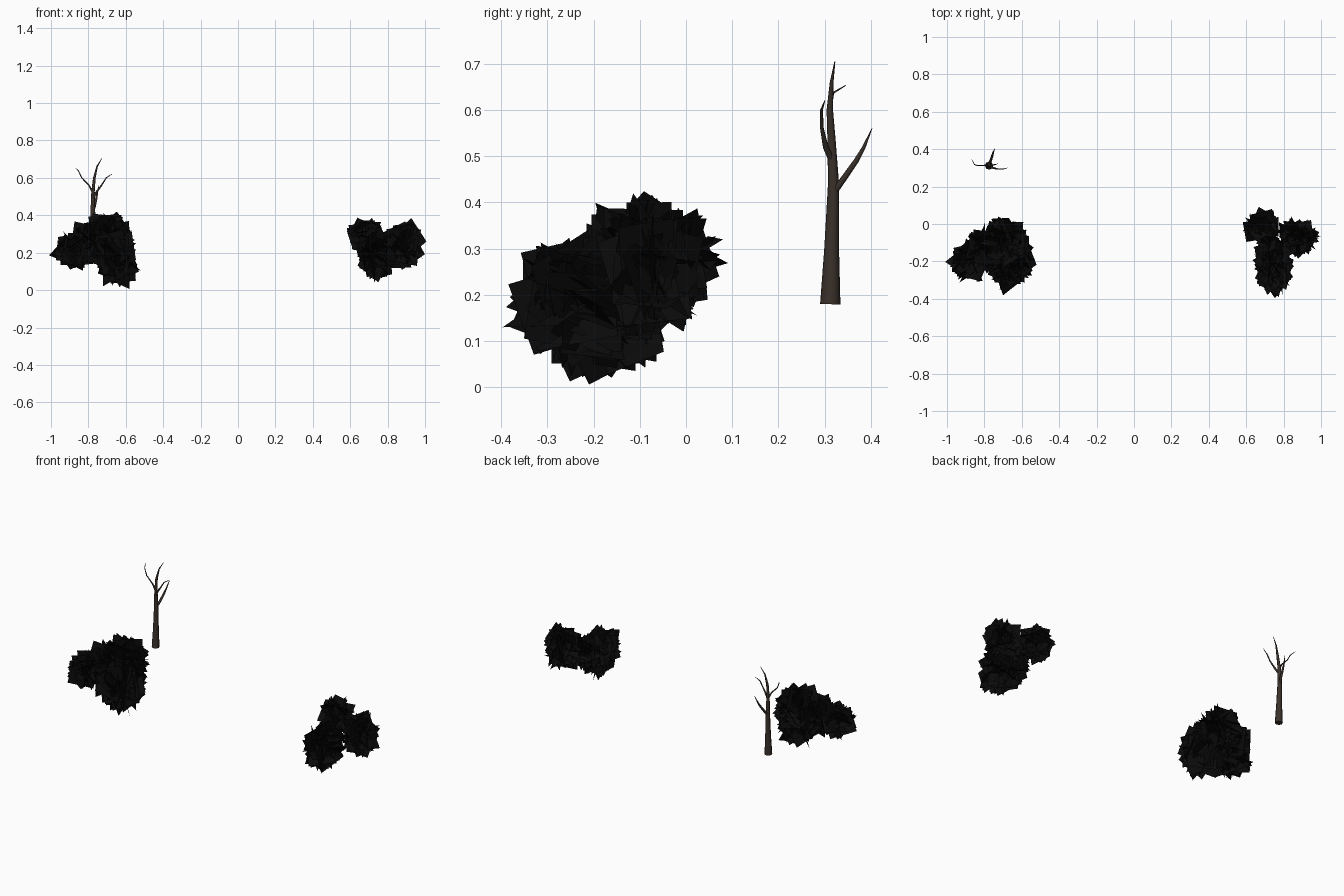
import bpy
import bmesh
import random
from math import pi
from mathutils import Vector, Euler

cube = bpy.data.objects.get("Cube")
if cube:
    bpy.data.objects.remove(cube, do_unlink=True)


def make_material(name, colour):
    mat = bpy.data.materials.new(name)
    mat.use_nodes = True
    mat.diffuse_color = (*colour, 1)
    mat.node_tree.nodes["Principled BSDF"].inputs["Base Color"].default_value = (*colour, 1)
    return mat


leaf_black = make_material("leaf black", (0.003, 0.003, 0.003))
bark_brown = make_material("bark brown", (0.042, 0.03, 0.023))


def foliage(name, centre, reach, count, seed):
    """A clump of large crossing square leaf cards filling an ellipsoid."""
    rng = random.Random(seed)
    centre, reach = Vector(centre), Vector(reach)
    mean = sum(reach) / 3
    bm = bmesh.new()
    for _ in range(count):
        # Random facing and offset, kept inside the outer reach
        half = mean * rng.uniform(0.46, 0.6)
        turn = Euler([rng.uniform(0, 2 * pi) for _ in range(3)])
        away = Vector([rng.gauss(0, 1) for _ in range(3)]).normalized()
        away *= (mean - half * 1.2) * rng.uniform(0.4, 1.0)
        corners = []
        for sx, sy in ((-1, -1), (1, -1), (1, 1), (-1, 1)):
            p = Vector((sx * half, sy * half, 0))
            p.rotate(turn)
            p = (p + away) / mean
            corners.append(bm.verts.new(centre + p * reach))
        bm.faces.new(corners)
    mesh = bpy.data.meshes.new(name)
    bm.to_mesh(mesh)
    bm.free()
    mesh.materials.append(leaf_black)
    obj = bpy.data.objects.new(name, mesh)
    bpy.context.collection.objects.link(obj)


def limb(name, points):
    """A tapered eight-sided limb through (x, y, z, radius) points."""
    curve = bpy.data.curves.new(name, "CURVE")
    curve.dimensions = "3D"
    curve.bevel_depth = 1
    curve.bevel_resolution = 2
    curve.use_fill_caps = True
    spline = curve.splines.new("POLY")
    spline.points.add(len(points) - 1)
    for point, (x, y, z, r) in zip(spline.points, points):
        point.co = (x, y, z, 1)
        point.radius = r
    obj = bpy.data.objects.new(name, curve)
    bpy.context.collection.objects.link(obj)
    curve.materials.append(bark_brown)
    bpy.ops.object.select_all(action="DESELECT")
    obj.select_set(True)
    bpy.context.view_layer.objects.active = obj
    bpy.ops.object.convert(target="MESH")
    bpy.ops.object.shade_smooth_by_angle(angle=pi / 3)


# Bush on the right side: merged clumps
foliage("right_bush_side", (-0.875, -0.2, 0.21), (0.13, 0.135, 0.12), 30, 1)
foliage("right_bush_middle", (-0.79, -0.13, 0.25), (0.135, 0.14, 0.14), 34, 4)
foliage("right_bush_upper", (-0.69, -0.09, 0.28), (0.15, 0.15, 0.15), 42, 2)
foliage("right_bush_lower", (-0.64, -0.18, 0.165), (0.13, 0.17, 0.17), 46, 3)
foliage("right_bush_front", (-0.69, -0.24, 0.2), (0.14, 0.14, 0.14), 24, 8)

# Bush on the left side: loosely joined clumps
foliage("left_bush_back", (0.68, -0.02, 0.285), (0.11, 0.11, 0.12), 32, 5)
foliage("left_bush_bridge", (0.72, -0.13, 0.235), (0.1, 0.11, 0.11), 14, 9)
foliage("left_bush_side", (0.88, -0.07, 0.24), (0.13, 0.13, 0.15), 36, 6)
foliage("left_bush_front", (0.745, -0.235, 0.19), (0.13, 0.175, 0.16), 48, 7)

# Bare tree: trunk and three bent branches
limb("tree_trunk", [
    (-0.775, 0.312, 0.18, 0.022), (-0.775, 0.315, 0.30, 0.016),
    (-0.776, 0.319, 0.44, 0.012), (-0.775, 0.315, 0.53, 0.009),
    (-0.768, 0.311, 0.60, 0.007), (-0.754, 0.315, 0.66, 0.004),
    (-0.728, 0.322, 0.705, 0.001)])
limb("right_branch", [
    (-0.775, 0.315, 0.52, 0.006), (-0.797, 0.313, 0.56, 0.004),
    (-0.835, 0.312, 0.60, 0.003), (-0.853, 0.318, 0.637, 0.0025),
    (-0.868, 0.345, 0.653, 0.001)])
limb("left_branch", [
    (-0.776, 0.316, 0.49, 0.007), (-0.760, 0.302, 0.52, 0.006),
    (-0.730, 0.294, 0.56, 0.004), (-0.705, 0.293, 0.60, 0.003),
    (-0.675, 0.300, 0.62, 0.001)])
limb("back_branch", [
    (-0.776, 0.318, 0.42, 0.008), (-0.766, 0.340, 0.45, 0.007),
    (-0.757, 0.368, 0.49, 0.006), (-0.752, 0.385, 0.52, 0.004),
    (-0.744, 0.402, 0.56, 0.001)])
